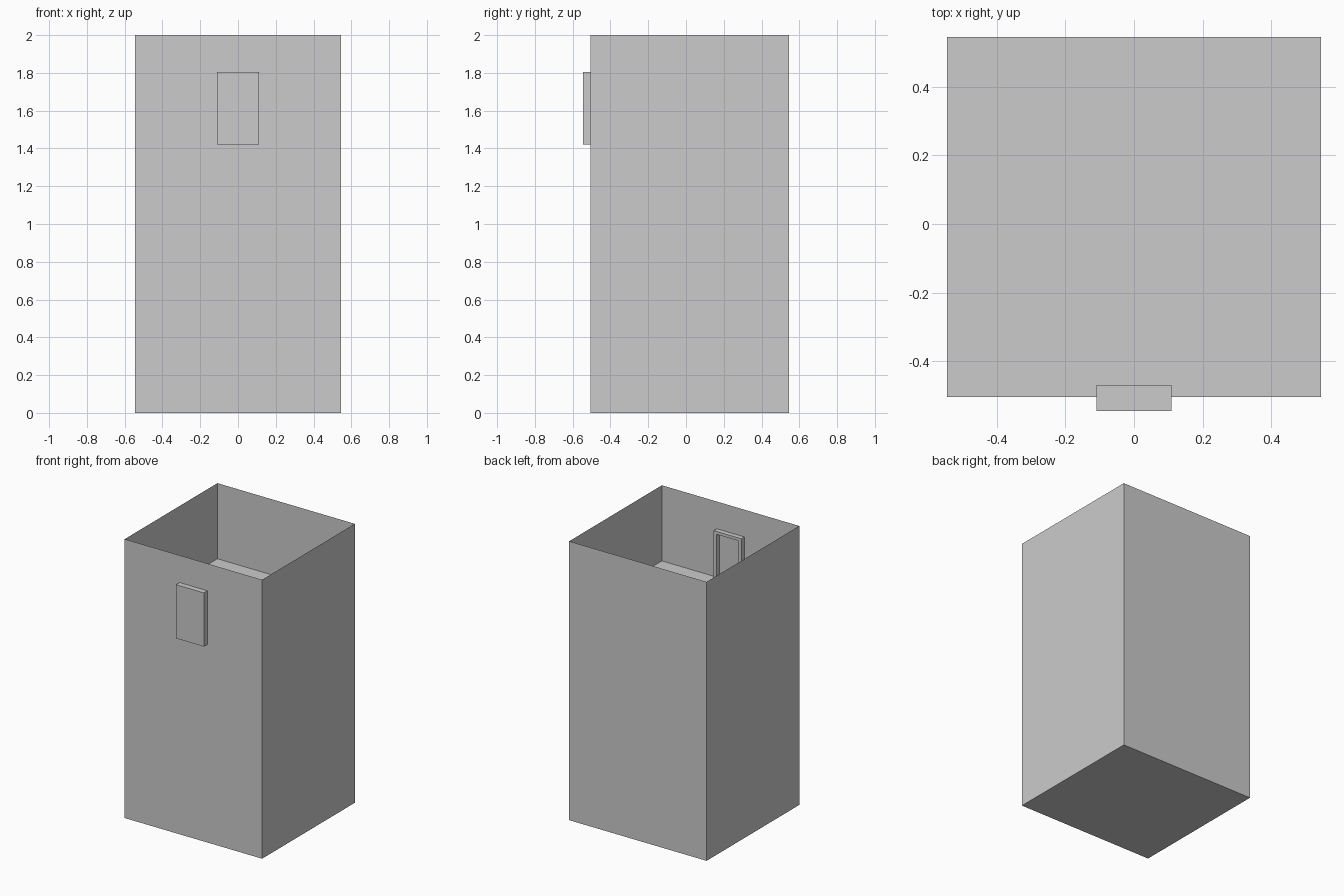
import bpy, bmesh
from mathutils import Vector

if "Cube" in bpy.data.objects:
    bpy.data.objects.remove(bpy.data.objects["Cube"])

X = 0.545
Y0, Y1 = -0.505, 0.545
TOP, FLOOR = 2.0, 1.458


def box_bmesh(lo, hi):
    bm = bmesh.new()
    bmesh.ops.create_cube(bm, size=1)
    lo, hi = Vector(lo), Vector(hi)
    for v in bm.verts:
        v.co = Vector([lo[i] + (v.co[i] + 0.5) * (hi[i] - lo[i]) for i in range(3)])
    return bm


def finish(bm, name):
    bm.normal_update()
    mesh = bpy.data.meshes.new(name)
    bm.to_mesh(mesh)
    bm.free()
    obj = bpy.data.objects.new(name, mesh)
    bpy.context.collection.objects.link(obj)
    return obj


def face_towards(bm, direction):
    bm.normal_update()
    return max(bm.faces, key=lambda f: f.normal.dot(Vector(direction)))


# Thin-walled outer bin, open at the top
bm = box_bmesh((-X, Y0, 0), (X, Y1, TOP))
bmesh.ops.delete(bm, geom=[face_towards(bm, (0, 0, 1))], context='FACES_ONLY')
finish(bm, "bin_walls")

# Raised inner floor spanning wall to wall
bm = bmesh.new()
bm.faces.new([bm.verts.new((x, y, FLOOR)) for x, y in
              ((-X, Y0), (X, Y0), (X, Y1), (-X, Y1))])
finish(bm, "inner_floor")

# Panel set through the front wall, with a recessed inner side
bm = box_bmesh((-0.11, -0.545, 1.42), (0.11, -0.47, 1.805))
inner = face_towards(bm, (0, 1, 0))
bmesh.ops.inset_region(bm, faces=[inner], thickness=0.03)
recess = bmesh.ops.extrude_discrete_faces(bm, faces=[inner])["faces"][0]
bmesh.ops.translate(bm, verts=recess.verts, vec=(0, -0.034, 0))
finish(bm, "front_panel")
